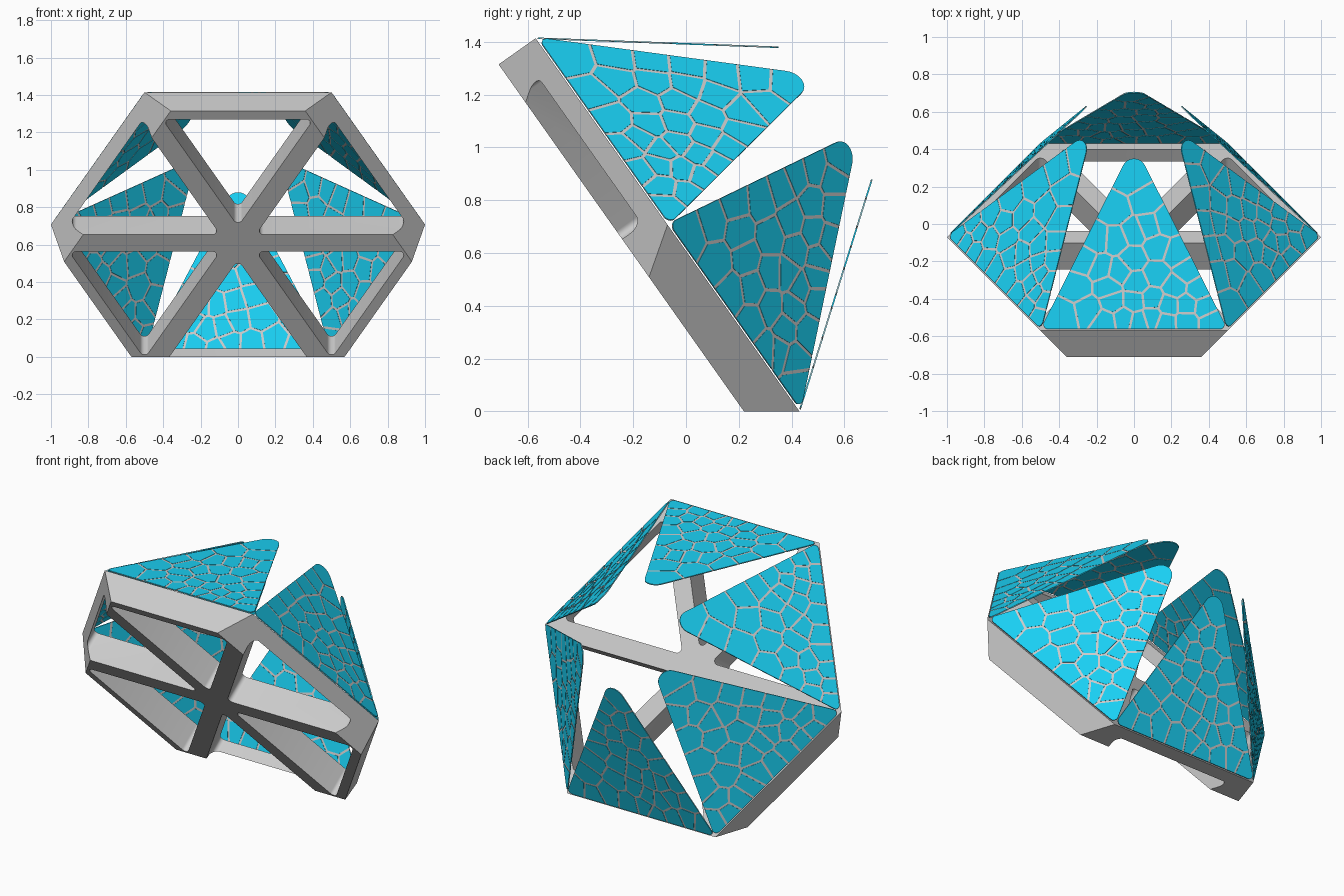
import bpy, bmesh, math, random
from mathutils import Matrix, Vector

if "Cube" in bpy.data.objects:
    bpy.data.objects.remove(bpy.data.objects["Cube"])

random.seed(7)
DEPTH = 0.172          # frame depth
APO = math.sqrt(3) / 2 # apothem of the unit hexagon
HALF = 0.055           # half width of a spoke
TILT = math.radians(52.6)

# frame plane: local x right, y up the slope, z toward the front
S, C = math.sqrt(2 / 3), math.sqrt(1 / 3)
PLANE = Matrix(((1, 0, 0, 0), (0, -C, -S, -0.07), (0, S, -C, math.sqrt(0.5)), (0, 0, 0, 1)))


def rounded(points, radii, steps=8):
    """Round the corners of a convex counter-clockwise polygon."""
    out = []
    n = len(points)
    for i, (p, r) in enumerate(zip(points, radii)):
        p = Vector(p)
        a = (Vector(points[i - 1]) - p).normalized()
        b = (Vector(points[(i + 1) % n]) - p).normalized()
        half = math.acos(a.dot(b)) / 2
        centre = p + (a + b).normalized() * (r / math.sin(half))
        start = p + a * (r / math.tan(half)) - centre
        for k in range(steps + 1):
            t = (math.pi - 2 * half) * k / steps
            out.append(centre + Matrix.Rotation(t, 2) @ start)
    return out


def prism(bm, low, high, z0, z1, m=Matrix()):
    """Join two matching outlines at two heights."""
    a = [bm.verts.new(m @ Vector((p[0], p[1], z0))) for p in low]
    b = [bm.verts.new(m @ Vector((p[0], p[1], z1))) for p in high]
    bm.faces.new(a[::-1])
    bm.faces.new(b)
    n = len(a)
    for i in range(n):
        j = (i + 1) % n
        bm.faces.new((a[i], a[j], b[j], b[i]))


def make(name, bm, mat=None):
    bmesh.ops.recalc_face_normals(bm, faces=bm.faces[:])
    me = bpy.data.meshes.new(name)
    bm.to_mesh(me)
    bm.free()
    ob = bpy.data.objects.new(name, me)
    bpy.context.collection.objects.link(ob)
    if mat:
        me.materials.append(mat)
    return ob


def clip(poly, point, normal):
    """Keep the part of a convex polygon behind a line."""
    out = []
    for i, q in enumerate(poly):
        p = poly[i - 1]
        dp, dq = (p - point).dot(normal), (q - point).dot(normal)
        if (dp > 0) != (dq > 0):
            out.append(p.lerp(q, dp / (dp - dq)))
        if dq <= 0:
            out.append(q)
    return out


def cells(outline, seeds, gap):
    result = []
    for s in seeds:
        poly = outline
        for o in seeds:
            if o is not s and len(poly) > 2:
                d = (o - s).normalized()
                poly = clip(poly, (s + o) / 2 - d * gap / 2, d)
        result.append(poly)
    return result


def centroid(poly):
    area, c = 0, Vector((0, 0))
    for i, q in enumerate(poly):
        p = poly[i - 1]
        w = p.x * q.y - q.x * p.y
        area += w
        c += (p + q) * w
    return c / (3 * area)


# hexagonal slab: every second outer side leans inward toward the front
def hexagon(d_even, d_odd):
    pts = []
    for k in range(6):
        d1, d2 = (d_even, d_odd) if k % 2 == 0 else (d_odd, d_even)
        t1, t2 = math.radians(90 + 60 * k), math.radians(150 + 60 * k)
        det = math.sin(t2 - t1)
        pts.append(((d1 * math.sin(t2) - d2 * math.sin(t1)) / det,
                    (d2 * math.cos(t1) - d1 * math.cos(t2)) / det))
    return pts


bm = bmesh.new()
prism(bm, hexagon(APO, APO), hexagon(APO, APO - DEPTH * C / S), 0, DEPTH, PLANE)
frame = make("hexagon_frame", bm)

# six rounded triangular openings leave the rim and spokes
bm = bmesh.new()
top = APO - HALF
w = (top - 2 * HALF) / math.sqrt(3)
hole = rounded([(0, 2 * HALF), (w, top), (-w, top)], [0.025] * 3)
for k in range(6):
    prism(bm, hole, hole, -0.1, DEPTH + 0.1, PLANE @ Matrix.Rotation(math.radians(60 * k), 4, 'Z'))
cutter = make("opening_cutter", bm)
cutter.hide_render = True

mod = frame.modifiers.new("openings", 'BOOLEAN')
mod.operation, mod.solver, mod.object = 'DIFFERENCE', 'EXACT', cutter
bpy.context.view_layer.objects.active = frame
frame.select_set(True)
bpy.ops.object.modifier_apply(modifier=mod.name)
bpy.data.objects.remove(cutter)
bpy.ops.object.shade_smooth_by_angle(angle=math.radians(30))

# solar-like petals: thin grey backing with blue cells standing proud on both faces
blue = bpy.data.materials.new("petal_blue")
blue.diffuse_color = (0.01, 0.63, 0.9, 1)
blue.use_nodes = True
blue.node_tree.nodes["Principled BSDF"].inputs["Base Color"].default_value = blue.diffuse_color
outline = rounded([(-0.5, 0.008), (0.5, 0.008), (0, 1.0)], [0.025, 0.025, 0.065])

for k in range(6):
    # petal frame: x along the rim edge, y toward the tip, z outward
    hinge = Matrix.Rotation(math.radians(60 * k), 4, 'Z') @ Matrix.Translation((0, APO, 0))
    m = PLANE @ hinge @ Matrix.Rotation(math.pi, 4, 'Z') @ Matrix.Rotation(-TILT, 4, 'X')
    seeds = []
    while len(seeds) < 36:
        y = random.uniform(0.02, 0.9)
        x = random.uniform(-0.48, 0.48)
        if abs(x) < 0.49 * (1 - y):
            seeds.append(Vector((x, y)))
    for _ in range(4):
        seeds = [centroid(c) for c in cells(outline, seeds, 0)]

    bm = bmesh.new()
    prism(bm, outline, outline, -0.0015, 0.0015, m)
    make(f"petal_backing_{k + 1}", bm)

    bm = bmesh.new()
    for c in cells(outline, seeds, 0.013):
        prism(bm, c, c, -0.003, 0.003, m)
    make(f"petal_cells_{k + 1}", bm, blue)
